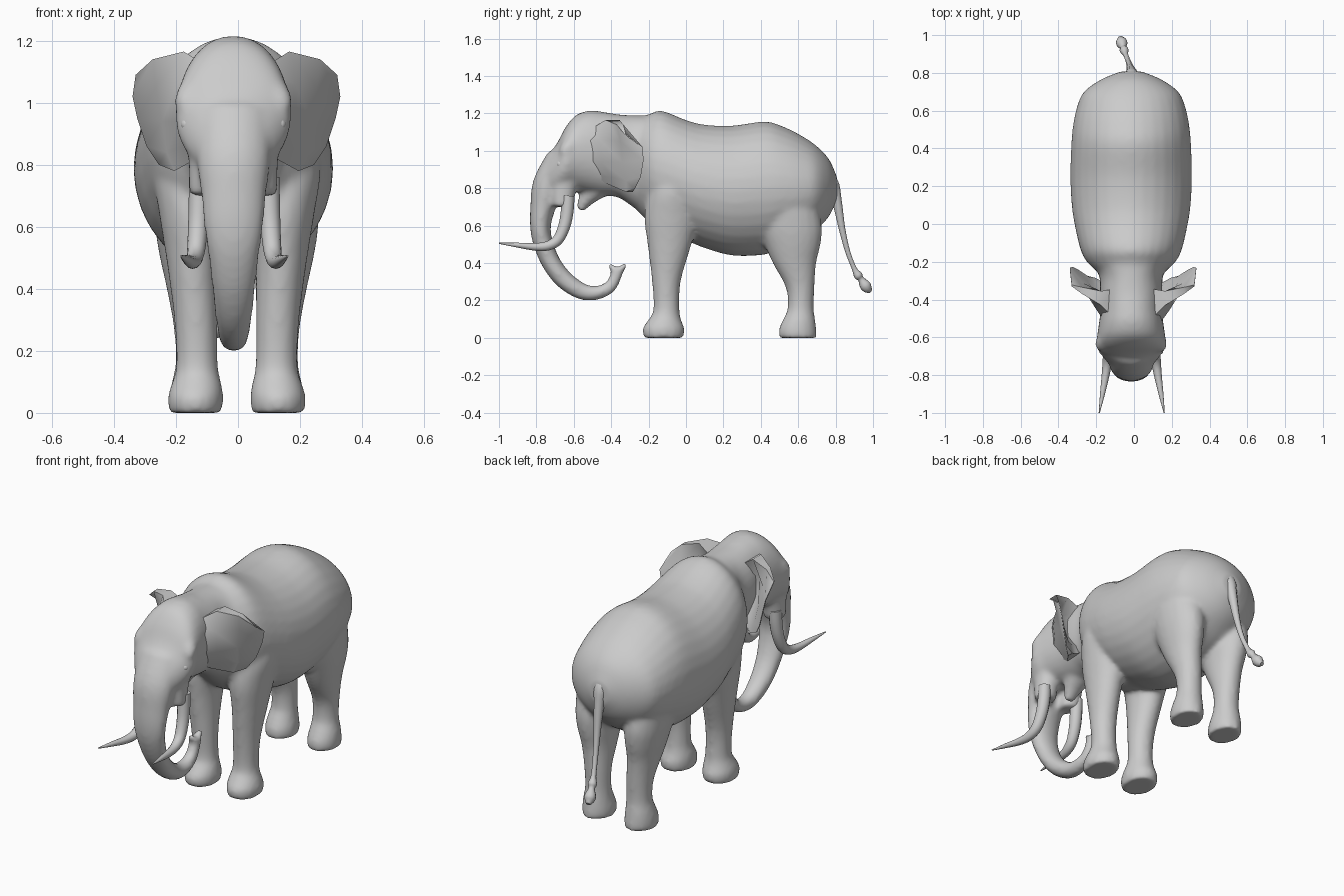
import bpy, bmesh, math
from mathutils import Vector


def smooth_rings(rings, steps=4):
    """Catmull-Rom in-betweens so the loft flows without bands."""
    out = []
    for i in range(len(rings) - 1):
        p0, p1 = rings[max(i - 1, 0)], rings[i]
        p2, p3 = rings[i + 1], rings[min(i + 2, len(rings) - 1)]
        for k in range(steps):
            t = k / steps
            out.append([b + .5 * t * (c - a + t * (2 * a - 5 * b + 4 * c - d + t * (3 * (b - c) + d - a)))
                        for a, b, c, d in zip(p0, p1, p2, p3)])
    return out + [list(rings[-1])]


def tube(bm, rings, axis=None, n=2.0, sides=20):
    """Loft closed tube; each ring = (x, y, z, half width in x, half height across path)."""
    rings = smooth_rings(rings)
    pts = [Vector(r[:3]) for r in rings]
    loops = []
    for i, r in enumerate(rings):
        t = Vector(axis) if axis else (pts[min(i + 1, len(pts) - 1)] - pts[max(i - 1, 0)]).normalized()
        side = (Vector((1, 0, 0)) - t * t.x).normalized()
        up = t.cross(side)
        loop = []
        for k in range(sides):
            a = 2 * math.pi * k / sides
            c, s = math.cos(a), math.sin(a)
            c = math.copysign(abs(c) ** (2 / n), c)
            s = math.copysign(abs(s) ** (2 / n), s)
            loop.append(bm.verts.new(pts[i] + side * c * r[3] + up * s * r[4]))
        loops.append(loop)
    for a, b in zip(loops, loops[1:]):
        for k in range(sides):
            j = (k + 1) % sides
            bm.faces.new((a[k], a[j], b[j], b[k]))
    bm.faces.new(loops[0])
    bm.faces.new(loops[-1])


def finish(bm, name, angle=50):
    bmesh.ops.recalc_face_normals(bm, faces=bm.faces[:])
    me = bpy.data.meshes.new(name)
    bm.to_mesh(me)
    bm.free()
    ob = bpy.data.objects.new(name, me)
    bpy.context.collection.objects.link(ob)
    bpy.ops.object.select_all(action='DESELECT')
    ob.select_set(True)
    bpy.context.view_layer.objects.active = ob
    bpy.ops.object.shade_smooth_by_angle(angle=math.radians(angle))
    return ob


def slices(rows):
    """(y, bottom, top, half width) -> upright rings along y."""
    return [(-0.015, y, (lo + hi) / 2, w, (hi - lo) / 2) for y, lo, hi, w in rows]


skin = bmesh.new()

# torso
tube(skin, slices([
    (-.27, .69, 1.18, .16), (-.2, .62, 1.195, .235), (-.13, .56, 1.215, .27), (0, .52, 1.165, .3),
    (.1, .48, 1.14, .315), (.25, .44, 1.135, .322), (.42, .445, 1.157, .317), (.52, .48, 1.13, .308),
    (.62, .52, 1.08, .287), (.7, .58, 1.025, .25), (.765, .65, .955, .16), (.808, .74, .86, .055)]),
    axis=(0, 1, 0), n=1.97, sides=32)

# neck and head
tube(skin, slices([
    (-.18, .64, 1.19, .22), (-.27, .69, 1.19, .17), (-.36, .75, 1.195, .165), (-.45, .76, 1.21, .162),
    (-.52, .77, 1.215, .17), (-.59, .78, 1.19, .18), (-.645, .78, 1.125, .186), (-.69, .76, 1.04, .16),
    (-.74, .74, .97, .12), (-.78, .72, .88, .09)]),
    axis=(0, 1, 0), n=2.15, sides=32)

# chin
tube(skin, [(-.015, -.44, .84, .09, .08), (-.015, -.52, .76, .06, .05), (-.015, -.568, .685, .028, .022)])

# trunk, ending in two lips
path = [(-.66, .95, .13, .09), (-.735, .82, .12, .085), (-.765, .70, .105, .068), (-.778, .6, .096, .056),
        (-.765, .51, .083, .053), (-.72, .40, .07, .051), (-.65, .31, .06, .05), (-.56, .25, .049, .045),
        (-.48, .24, .042, .038), (-.41, .27, .036, .034), (-.375, .33, .033, .032), (-.366, .375, .032, .036)]
tube(skin, [(-.014, *p) for p in path])
for y, z in ((-.318, .395), (-.412, .392)):
    tube(skin, [(-.014, -.37, .34, .03, .025), (-.014, (y - .37) / 2, .372, .028, .018), (-.014, y, z, .02, .012)])

# legs, tusk sockets and brows, both sides
front_leg = [(.133, -.12, 0, .086, .107), (.133, -.12, .05, .09, .112), (.13, -.115, .09, .082, .092),
             (.128, -.105, .15, .068, .07), (.132, -.105, .3, .07, .077), (.143, -.088, .5, .085, .118),
             (.145, -.075, .65, .107, .148), (.145, -.065, .8, .125, .135), (.12, -.05, .95, .1, .1)]
hind_leg = [(.133, .597, 0, .083, .102), (.133, .597, .05, .084, .1), (.133, .605, .1, .077, .086),
            (.13, .613, .16, .068, .07), (.133, .61, .27, .07, .077), (.143, .58, .4, .083, .117),
            (.15, .57, .5, .098, .15), (.153, .555, .6, .11, .172), (.145, .53, .74, .12, .165),
            (.12, .5, .9, .08, .12)]
socket = [(.08, -.61, .99, .08, .085), (.082, -.65, .84, .064, .075), (.084, -.662, .7, .058, .058)]
brow = [(.12, -.6, 1.05, .05, .05), (.15, -.64, 1.0, .042, .04), (.15, -.66, .965, .02, .02)]
for s in (1, -1):
    for part in (front_leg, hind_leg):
        tube(skin, [(s * r[0] - .004, *r[1:]) for r in part], axis=(0, 0, 1))
    for part in (socket, brow):
        tube(skin, [(s * r[0] - .015, *r[1:]) for r in part])

# fuse the volumes into one skin
body = finish(skin, "body")
remesh = body.modifiers.new("fuse", 'REMESH')
remesh.mode = 'VOXEL'
remesh.voxel_size = 0.012
remesh.use_smooth_shade = True
relax = body.modifiers.new("relax", 'SMOOTH')
relax.factor = 0.5
relax.iterations = 12

# ears: front surface rows from top to bottom, columns from root to rim
ear_rows = [
    [(.08, -.52, 1.11), (.17, -.43, 1.165), (.27, -.37, 1.14), (.325, -.33, 1.09)],
    [(.11, -.57, 1.05), (.19, -.46, 1.06), (.26, -.35, 1.05), (.335, -.24, 1.02)],
    [(.11, -.56, .95), (.185, -.45, .94), (.24, -.34, .94), (.32, -.235, .95)],
    [(.10, -.50, .87), (.165, -.40, .86), (.225, -.32, .84), (.29, -.25, .86)],
    [(.09, -.46, .84), (.145, -.39, .81), (.20, -.32, .78), (.25, -.28, .80)]]
ear_depth = (.18, .075, .035, .008)
tusk = [(.112, -.63, .76, .034), (.113, -.635, .68, .034), (.117, -.65, .6, .032), (.123, -.685, .525, .029),
        (.13, -.74, .492, .025), (.14, -.81, .487, .02), (.155, -.9, .496, .013), (.172, -1.0, .506, .003)]
for s, side in ((1, "right"), (-1, "left")):
    # wedge-shaped ear, thick at the head and thin at the rim
    bm = bmesh.new()
    front = [[bm.verts.new((s * x - .005, y, z)) for x, y, z in row] for row in ear_rows]
    back = [[bm.verts.new((s * x - .005, y + d, z)) for (x, y, z), d in zip(row, ear_depth)] for row in ear_rows]
    for grid in (front, back):
        for a, b in zip(grid, grid[1:]):
            for k in range(3):
                bm.faces.new((a[k], a[k + 1], b[k + 1], b[k]))
    bmesh.ops.bridge_loops(bm, edges=[e for e in bm.edges if e.is_boundary])
    finish(bm, side + "_ear")

    bm = bmesh.new()
    tube(bm, [(s * x - .012, y, z, r, r) for x, y, z, r in tusk], sides=12)
    finish(bm, side + "_tusk")

    bm = bmesh.new()
    bmesh.ops.create_uvsphere(bm, u_segments=12, v_segments=8, radius=0.02)
    bmesh.ops.translate(bm, verts=bm.verts[:], vec=(s * .15 - .015, -.672, .93))
    finish(bm, side + "_eye")

# tail with tuft
tail = [(-.012, .71, .9, .03), (-.012, .775, .83, .04), (-.014, .805, .74, .028), (-.022, .835, .58, .018),
        (-.032, .865, .46, .014), (-.045, .9, .37, .014), (-.052, .92, .335, .024), (-.057, .935, .315, .017),
        (-.064, .955, .285, .03), (-.068, .97, .265, .027), (-.073, .988, .25, .012)]
bm = bmesh.new()
tube(bm, [(*p, p[3]) for p in tail], sides=10)
finish(bm, "tail")
